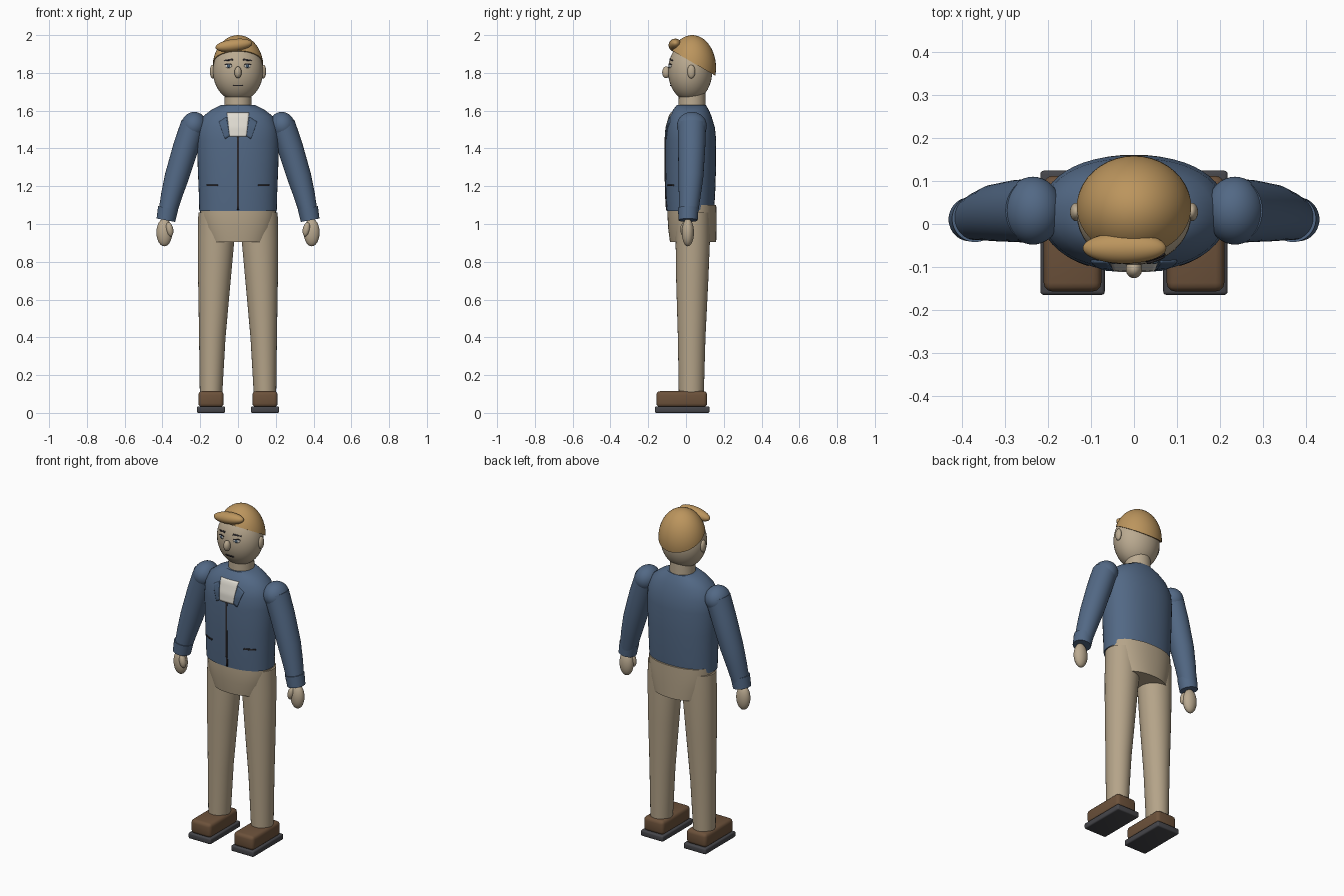
import bpy, bmesh, math
from mathutils import Matrix, Vector, Euler

cube = bpy.data.objects.get("Cube")
if cube:
    bpy.data.objects.remove(cube, do_unlink=True)


def material(name, color):
    m = bpy.data.materials.new(name)
    m.use_nodes = True
    m.diffuse_color = (*color, 1)
    m.node_tree.nodes["Principled BSDF"].inputs["Base Color"].default_value = (*color, 1)
    return m


JACKET = material("jacket blue", (0.085, 0.14, 0.235))
LAPEL = material("lapel blue", (0.07, 0.12, 0.205))
PANTS = material("trouser tan", (0.46, 0.37, 0.25))
SKIN = material("skin", (0.49, 0.4, 0.28))
HAIR = material("hair", (0.5, 0.3, 0.11))
SHOE = material("shoe brown", (0.15, 0.083, 0.043))
SOLE = material("sole grey", (0.06, 0.06, 0.068))
SHIRT = material("shirt white", (0.74, 0.71, 0.64))
DARK = material("dark line", (0.025, 0.022, 0.025))
IRIS = material("iris blue", (0.08, 0.13, 0.19))


def finish(name, bm, mat, angle=40):
    bmesh.ops.recalc_face_normals(bm, faces=bm.faces)
    mesh = bpy.data.meshes.new(name)
    bm.to_mesh(mesh)
    bm.free()
    mesh.materials.append(mat)
    ob = bpy.data.objects.new(name, mesh)
    bpy.context.collection.objects.link(ob)
    bpy.ops.object.select_all(action="DESELECT")
    ob.select_set(True)
    bpy.context.view_layer.objects.active = ob
    bpy.ops.object.shade_smooth_by_angle(angle=math.radians(angle))
    return ob


def ellipsoid(name, mat, center, radii, rot=(0, 0, 0), cut=None):
    bm = bmesh.new()
    bmesh.ops.create_uvsphere(bm, u_segments=40, v_segments=24, radius=1)
    bm.transform(Matrix.LocRotScale(Vector(center), Euler(rot), Vector(radii)))
    if cut:
        # keep only what lies above the cutting plane and close the hole
        res = bmesh.ops.bisect_plane(bm, geom=bm.verts[:] + bm.edges[:] + bm.faces[:],
                                     plane_co=cut[0], plane_no=cut[1], clear_inner=True)
        rim = [e for e in res["geom_cut"] if isinstance(e, bmesh.types.BMEdge)]
        bmesh.ops.contextual_create(bm, geom=rim)
    return finish(name, bm, mat)


def tube(name, mat, rings, power=2.0, follow=False, seg=48):
    """Loft through rings of (x, y, z, rx, ry); follow tilts rings along the path."""
    bm = bmesh.new()
    loops = []
    for i, (x, y, z, rx, ry) in enumerate(rings):
        a, b = rings[max(i - 1, 0)], rings[min(i + 1, len(rings) - 1)]
        d = Vector((b[0] - a[0], 0, b[2] - a[2])).normalized()
        side = Vector((d.z, 0, -d.x)) if follow else Vector((1, 0, 0))
        if side.x < 0:
            side.negate()
        loop = []
        for k in range(seg):
            t = math.tau * k / seg
            c, s = math.cos(t), math.sin(t)
            u = math.copysign(abs(c) ** (2 / power), c) * rx
            v = math.copysign(abs(s) ** (2 / power), s) * ry
            loop.append(bm.verts.new(Vector((x, y, z)) + side * u + Vector((0, v, 0))))
        loops.append(loop)
    for p, q in zip(loops, loops[1:]):
        for k in range(seg):
            n = (k + 1) % seg
            bm.faces.new((p[k], p[n], q[n], q[k]))
    bm.faces.new(loops[0])
    bm.faces.new(loops[-1])
    return finish(name, bm, mat)


def plate(name, mat, corners, surface, n=8, thick=0.008):
    """Thin quad patch given by four (x, z) corners, laid on a curved surface."""
    bm = bmesh.new()
    a, b, c, d = (Vector(p) for p in corners)
    grid = []
    for i in range(n + 1):
        p, q = a.lerp(d, i / n), b.lerp(c, i / n)
        pts = [p.lerp(q, j / n) for j in range(n + 1)]
        grid.append([bm.verts.new((w.x, surface(w.x, w.y), w.y)) for w in pts])
    for i in range(n):
        for j in range(n):
            bm.faces.new((grid[i][j], grid[i][j + 1], grid[i + 1][j + 1], grid[i + 1][j]))
    ob = finish(name, bm, mat)
    mod = ob.modifiers.new("thickness", "SOLIDIFY")
    mod.thickness, mod.offset = thick, 0


def rounded_box(name, mat, low, high, bevel):
    low, high = Vector(low), Vector(high)
    bm = bmesh.new()
    bmesh.ops.create_cube(bm, size=1)
    bm.transform(Matrix.LocRotScale((low + high) / 2, None, high - low))
    bmesh.ops.bevel(bm, geom=bm.edges[:], offset=bevel, segments=3, profile=0.5, affect="EDGES")
    return finish(name, bm, mat)


def body_rings(profile):
    return [(0, (f + b) / 2, z, rx, (b - f) / 2) for z, rx, f, b in profile]


# Torso and hips: height, half width, front, back
POWER = 2.2
torso = body_rings([(1.07, .205, -.102, .148), (1.15, .207, -.107, .154), (1.3, .213, -.11, .159),
                    (1.44, .217, -.11, .16), (1.51, .212, -.105, .153), (1.57, .185, -.088, .135),
                    (1.605, .14, -.068, .12), (1.63, .09, -.048, .105)])
tube("jacket_body", JACKET, torso, POWER)
hips = body_rings([(.905, .165, -.085, .16), (.98, .19, -.095, .161),
                   (1.05, .2, -.098, .161), (1.1, .2, -.096, .16)])
tube("trouser_hips", PANTS, hips, POWER)


def chest(x, z):
    for p, q in zip(torso, torso[1:]):
        if z <= q[2]:
            break
    t = (z - p[2]) / (q[2] - p[2])
    yc, rx, ry = (p[i] + (q[i] - p[i]) * t for i in (1, 3, 4))
    return yc - ry * max(0, 1 - abs(x / rx) ** POWER) ** (1 / POWER)


# Jacket front
plate("shirt_front", SHIRT, [(-.044, 1.462), (.044, 1.462), (.058, 1.588), (-.058, 1.588)], chest, 12)
plate("zip_line", DARK, [(-.005, 1.075), (.005, 1.075), (.005, 1.462), (-.005, 1.462)], chest, 16)

# Head
HEAD_C, HEAD_R = Vector((0, .022, 1.81)), Vector((.133, .117, .16))


def face(x, z):
    k = 1 - (x / HEAD_R.x) ** 2 - ((z - HEAD_C.z) / HEAD_R.z) ** 2
    return HEAD_C.y - HEAD_R.y * math.sqrt(max(0, k))


tube("neck", SKIN, [(0, .032, 1.58, .072, .072), (0, .032, 1.7, .07, .07)])
ellipsoid("head", SKIN, HEAD_C, HEAD_R)
ellipsoid("nose", SKIN, (0, -.105, 1.803), (.019, .021, .031))
ellipsoid("hair_cap", HAIR, (0, .033, 1.827), (.135, .126, .173),
          cut=((0, .04, 1.852), (0, .5, .86)))
ellipsoid("hair_quiff", HAIR, (-.022, -.056, 1.946), (.098, .036, .033), (0, -.13, 0))
plate("mouth", DARK, [(-.028, 1.731), (.028, 1.731), (.024, 1.737), (-.024, 1.737)], face)

for side, s in (("left", 1), ("right", -1)):
    # Face details
    ellipsoid(side + "_ear", SKIN, (s * .135, .028, 1.807), (.014, .021, .036))
    ellipsoid(side + "_eye", SHIRT, (s * .05, face(.05, 1.836), 1.836), (.019, .005, .01), (0, 0, s * .4))
    ellipsoid(side + "_iris", IRIS, (s * .05, face(.05, 1.836) - .003, 1.836), (.009, .005, .009), (0, 0, s * .4))
    plate(side + "_eyelid", DARK, [(s * .03, 1.842), (s * .07, 1.842), (s * .062, 1.848), (s * .038, 1.848)], face)
    plate(side + "_brow", DARK, [(s * .026, 1.866), (s * .072, 1.862), (s * .07, 1.868), (s * .028, 1.875)], face)

    # Lapel and pocket
    plate(side + "_lapel", LAPEL, [(s * .045, 1.465), (s * .068, 1.45), (s * .1, 1.54), (s * .062, 1.565)], chest)
    plate(side + "_pocket", DARK, [(s * .105, 1.2), (s * .165, 1.2), (s * .165, 1.208), (s * .105, 1.208)], chest)

    # Arm
    ellipsoid(side + "_shoulder", JACKET, (s * .235, .031, 1.52), (.067, .079, .074), (0, -s * .3, 0))
    sleeve = [(.235, .031, 1.53, .067, .075), (.275, .03, 1.41, .068, .072), (.324, .026, 1.25, .064, .066),
              (.352, .02, 1.15, .056, .058), (.376, .013, 1.05, .047, .05)]
    tube(side + "_sleeve", JACKET, [(s * r[0], *r[1:]) for r in sleeve], follow=True)
    cuff = [(.37, .012, 1.085, .054, .054), (.382, .011, 1.02, .05, .051)]
    tube(side + "_cuff", JACKET, [(s * r[0], *r[1:]) for r in cuff], follow=True)
    ellipsoid(side + "_hand", SKIN, (s * .39, .01, .955), (.042, .032, .073))
    ellipsoid(side + "_thumb", SKIN, (s * .362, -.01, .972), (.019, .02, .038), (0, s * .2, 0))

    # Leg
    leg = [(.143, .028, .09, .059, .066), (.136, .03, .4, .07, .073), (.125, .033, .7, .086, .085),
           (.116, .036, .92, .097, .091), (.113, .036, 1.06, .097, .092)]
    tube(side + "_trouser_leg", PANTS, [(s * r[0], *r[1:]) for r in leg])

    # Shoe
    x = s * .143
    rounded_box(side + "_sole", SOLE, (x - .075, -.165, 0), (x + .075, .124, .035), .008)
    rounded_box(side + "_shoe", SHOE, (x - .067, -.157, .03), (x + .067, .112, .115), .02)
